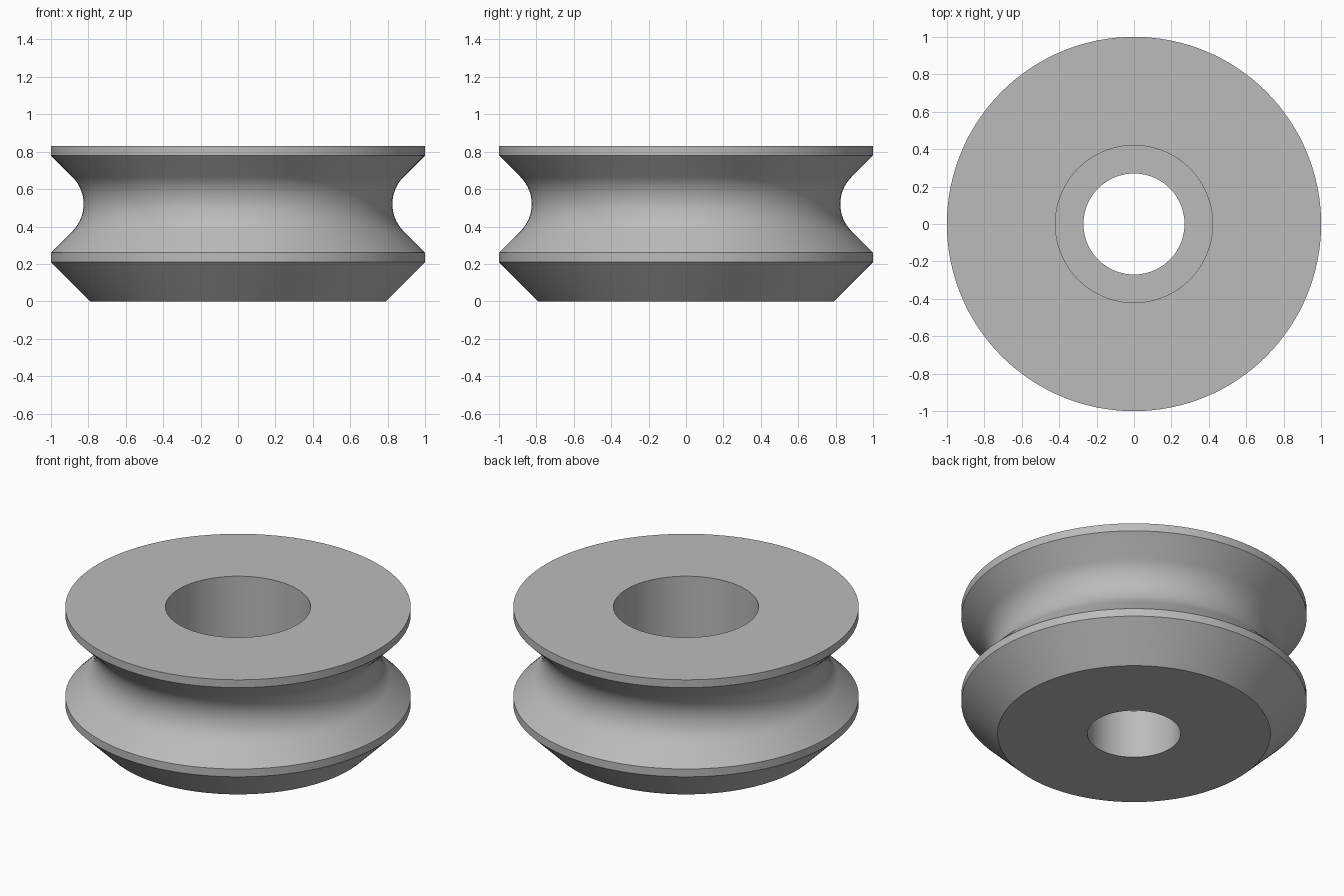
import bpy
import bmesh
import math
from mathutils import Matrix, Vector

cube = bpy.data.objects.get("Cube")
if cube:
    bpy.data.objects.remove(cube, do_unlink=True)

SEGMENTS = 128
HEIGHT = 0.83
BORE, POCKET, LEDGE = 0.27, 0.42, 0.31

# Groove: 45 degree flanks blended by a round throat
GROOVE_Z, THROAT = 0.52, 0.205
CENTRE_R = 0.74 + THROAT * math.sqrt(2)
ARC_STEPS = 16
groove = []
for i in range(ARC_STEPS + 1):
    a = math.radians(-45 + 90 * i / ARC_STEPS)
    groove.append((CENTRE_R - THROAT * math.cos(a), GROOVE_Z + THROAT * math.sin(a)))

# Closed cross-section (radius, height), from the bore up the outside and down the pocket
profile = [(BORE, 0), (0.79, 0), (1, 0.21), (1, 0.26)]
profile += groove
profile += [(1, 0.78), (1, HEIGHT), (POCKET, HEIGHT), (POCKET, LEDGE), (BORE, LEDGE)]

# Revolve the section around z
bm = bmesh.new()
verts = [bm.verts.new((r, 0, z)) for r, z in profile]
edges = [bm.edges.new((v, verts[(i + 1) % len(verts)])) for i, v in enumerate(verts)]
bmesh.ops.spin(bm, geom=verts + edges, cent=(0, 0, 0), axis=(0, 0, 1),
               angle=math.tau, steps=SEGMENTS, use_merge=True)
bmesh.ops.remove_doubles(bm, verts=bm.verts, dist=0.0001)
bmesh.ops.recalc_face_normals(bm, faces=bm.faces)
mesh = bpy.data.meshes.new("pulley_wheel")
bm.to_mesh(mesh)
bm.free()

wheel = bpy.data.objects.new("pulley_wheel", mesh)
bpy.context.collection.objects.link(wheel)

# Plain grey material
grey = bpy.data.materials.new("plain_grey")
grey.use_nodes = True
colour = (0.5, 0.5, 0.5, 1)
grey.diffuse_color = colour
for node in grey.node_tree.nodes:
    if node.type == "BSDF_PRINCIPLED":
        node.inputs["Base Color"].default_value = colour
mesh.materials.append(grey)

# Smooth round surfaces, crisp rims
bpy.ops.object.select_all(action="DESELECT")
wheel.select_set(True)
bpy.context.view_layer.objects.active = wheel
bpy.ops.object.shade_smooth_by_angle(angle=math.radians(30))
